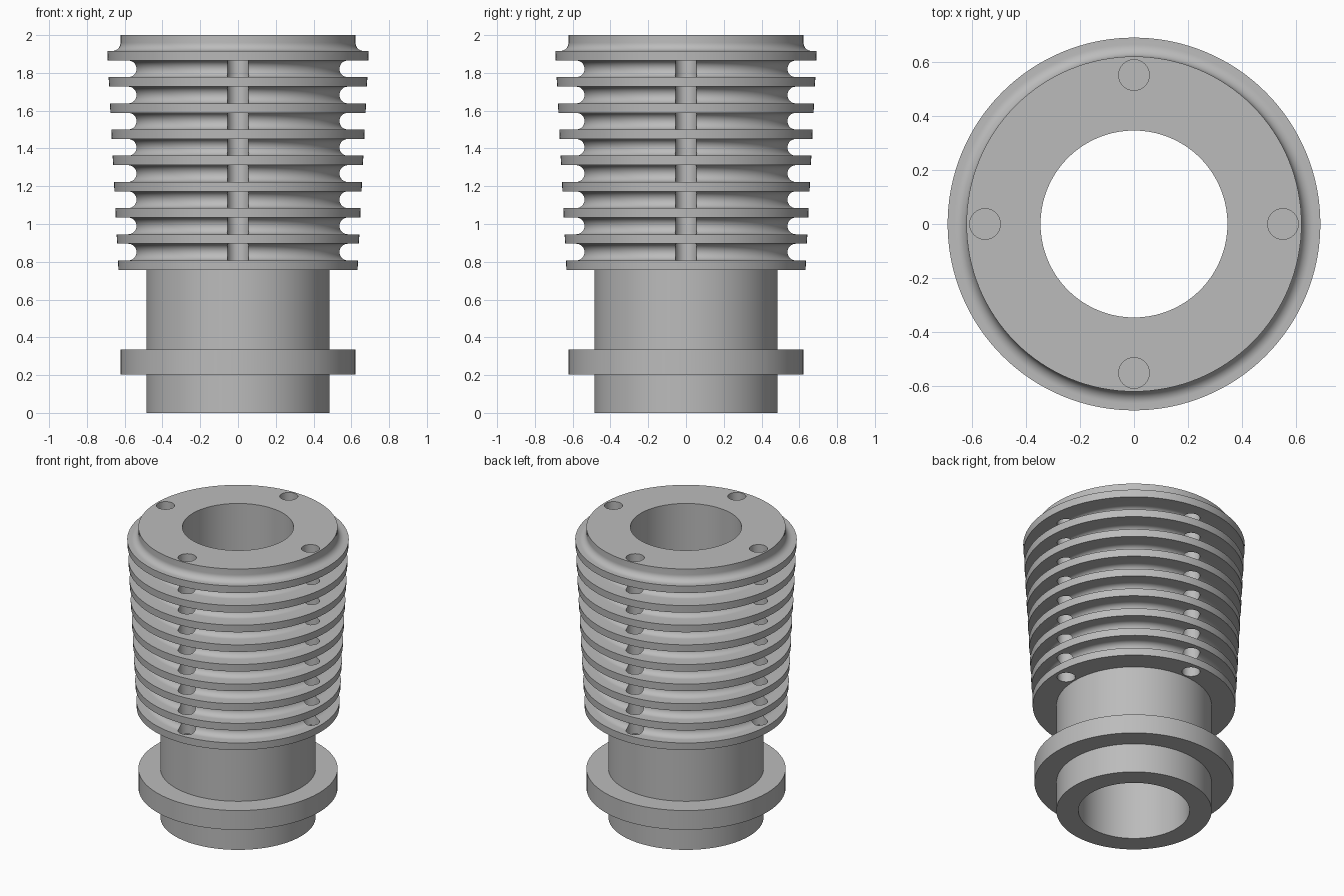
import bpy, bmesh
from math import sin, cos, pi, radians

if "Cube" in bpy.data.objects:
    bpy.data.objects.remove(bpy.data.objects["Cube"], do_unlink=True)

SEGMENTS = 128
BORE, BODY, COLLAR = 0.347, 0.485, 0.622
FINS, FIN_START, PITCH, FIN_THICK = 9, 0.757, 0.1386, 0.05
GROOVE = (PITCH - FIN_THICK) / 2       # radius of the rounded groove floor
GROOVE_CENTRE = 0.54 + GROOVE
HOLE_RING, HOLE_RADIUS = 0.553, 0.057

metal = bpy.data.materials.new("grey metal")
metal.use_nodes = True
GREY = (0.5, 0.5, 0.5, 1)
metal.diffuse_color = GREY
metal.node_tree.nodes["Principled BSDF"].inputs["Base Color"].default_value = GREY


def fin_radius(z):
    """Fin edges follow a slight cone that widens upward."""
    return 0.633 + 0.051 * (z - FIN_START)


def arc(cx, cz, r, start, end, steps):
    angles = [radians(start + (end - start) * i / steps) for i in range(steps + 1)]
    return [(cx + r * cos(a), cz + r * sin(a)) for a in angles]


def make_object(name, bm):
    bmesh.ops.recalc_face_normals(bm, faces=bm.faces)
    mesh = bpy.data.meshes.new(name)
    bm.to_mesh(mesh)
    bm.free()
    mesh.materials.append(metal)
    ob = bpy.data.objects.new(name, mesh)
    bpy.context.collection.objects.link(ob)
    return ob


def lathe(name, profile):
    """Revolve a closed (radius, z) outline about the z axis."""
    bm = bmesh.new()
    rings = [[bm.verts.new((r * cos(2 * pi * s / SEGMENTS), r * sin(2 * pi * s / SEGMENTS), z))
              for s in range(SEGMENTS)] for r, z in profile]
    for i, ring in enumerate(rings):
        following = rings[(i + 1) % len(rings)]
        for s in range(SEGMENTS):
            t = (s + 1) % SEGMENTS
            bm.faces.new((ring[s], ring[t], following[t], following[s]))
    return make_object(name, bm)


# Sleeve with lower collar
profile = [(BORE, 0), (BODY, 0), (BODY, 0.202), (COLLAR, 0.202),
           (COLLAR, 0.335), (BODY, 0.335), (BODY, FIN_START)]

# Cooling fins separated by round-bottomed grooves
for i in range(FINS):
    low = FIN_START + i * PITCH
    high = low + FIN_THICK
    profile += [(fin_radius(low), low), (fin_radius(high), high)]
    if i < FINS - 1:
        profile += arc(GROOVE_CENTRE, high + GROOVE, GROOVE, 270, 90, 16)

# Filleted top rim
profile += arc(COLLAR + GROOVE, high + GROOVE, GROOVE, 270, 180, 10)
profile += [(COLLAR, 2), (BORE, 2)]
cylinder = lathe("finned_cylinder", profile)

# Four bolt holes through the fins
bm = bmesh.new()
for i in range(4):
    made = bmesh.ops.create_cone(bm, cap_ends=True, segments=32, radius1=HOLE_RADIUS,
                                 radius2=HOLE_RADIUS, depth=1.5)
    a = i * pi / 2
    bmesh.ops.translate(bm, verts=made["verts"],
                        vec=(HOLE_RING * cos(a), HOLE_RING * sin(a), 1.35))
cutter = make_object("bolt_hole_cutter", bm)
cutter.hide_render = True

drill = cylinder.modifiers.new("bolt holes", "BOOLEAN")
drill.operation = "DIFFERENCE"
drill.solver = "EXACT"
drill.object = cutter

bpy.ops.object.select_all(action="DESELECT")
cylinder.select_set(True)
bpy.context.view_layer.objects.active = cylinder
bpy.ops.object.modifier_apply(modifier=drill.name)
bpy.data.objects.remove(cutter, do_unlink=True)
bpy.ops.object.shade_smooth_by_angle(angle=radians(30))
